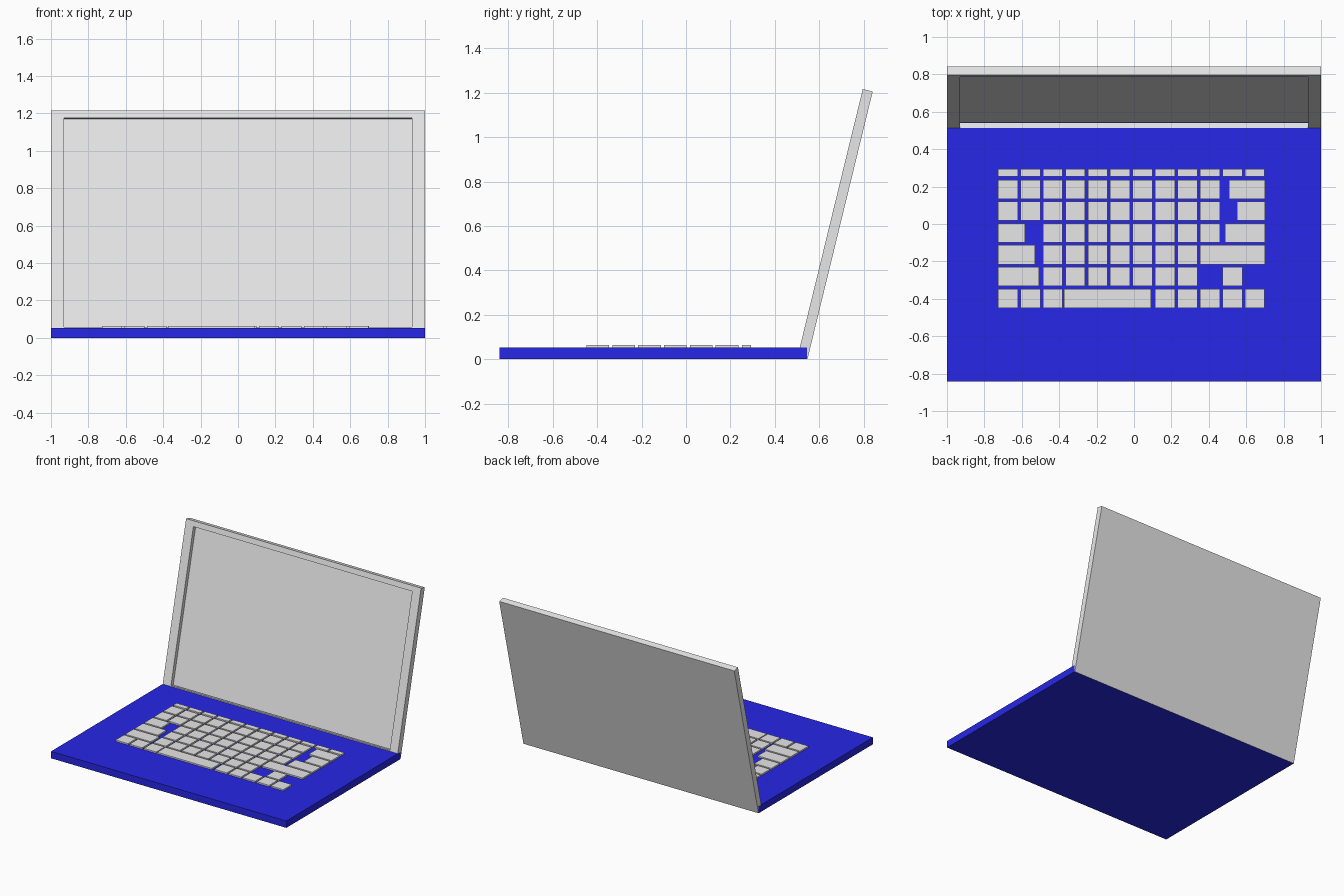
import bpy, bmesh, math
from mathutils import Vector

if "Cube" in bpy.data.objects:
    bpy.data.objects.remove(bpy.data.objects["Cube"], do_unlink=True)


def material(name, rgb):
    m = bpy.data.materials.new(name)
    m.use_nodes = True
    m.diffuse_color = (*rgb, 1)
    m.node_tree.nodes["Principled BSDF"].inputs["Base Color"].default_value = (*rgb, 1)
    return m


blue = material("royal_blue", (0.02, 0.02, 0.8))
grey = material("light_grey", (0.8, 0.8, 0.8))


def add_box(bm, low, high):
    """Add an axis-aligned box spanning two corners."""
    verts = bmesh.ops.create_cube(bm, size=1)["verts"]
    low, high = Vector(low), Vector(high)
    for v in verts:
        v.co = (low + high) / 2 + v.co * (high - low)


def finish(bm, name, mat):
    mesh = bpy.data.meshes.new(name)
    bm.to_mesh(mesh)
    bm.free()
    mesh.materials.append(mat)
    obj = bpy.data.objects.new(name, mesh)
    bpy.context.scene.collection.objects.link(obj)
    return obj


# Base slab
DECK = 0.053
bm = bmesh.new()
add_box(bm, (-1, -0.841, 0), (1, 0.545, DECK))
finish(bm, "base", blue)

# Lid: a slab with a recessed screen, leaning back from the rear edge
LENGTH, THICK, RECESS = 1.241, 0.046, 0.029
bm = bmesh.new()
add_box(bm, (-0.999, -THICK, 0), (0.999, 0, LENGTH))
bm.normal_update()
screen = next(f for f in bm.faces if f.normal.y < -0.9)
bmesh.ops.inset_individual(bm, faces=[screen], thickness=0.04)
for v in screen.verts:
    v.co.x = math.copysign(0.93, v.co.x)
    v.co.z = 1.2 if v.co.z > LENGTH / 2 else 0.05
sunk = bmesh.ops.extrude_face_region(bm, geom=[screen])["geom"]
bmesh.ops.translate(bm, vec=(0, RECESS, 0),
                    verts=[g for g in sunk if isinstance(g, bmesh.types.BMVert)])
if screen.is_valid:
    bmesh.ops.delete(bm, geom=[screen], context="FACES_ONLY")
bmesh.ops.recalc_face_normals(bm, faces=bm.faces)
lid = finish(bm, "screen_lid", grey)
lid.location = (0, 0.547, 0)
lid.rotation_euler.x = -math.radians(13.7)

# Keyboard: each row has single-width columns plus wide keys (left, right)
LEFT, RIGHT, PITCH, KEY = -0.727, 0.7, 0.12, 0.106
rows = [
    (range(12), []),
    (range(10), [(0.508, RIGHT)]),
    (range(10), [(0.55, RIGHT)]),
    (range(2, 10), [(LEFT, -0.583), (0.487, RIGHT)]),
    (range(2, 9), [(LEFT, -0.53), (0.353, RIGHT)]),
    ([*range(2, 9), 10], [(LEFT, -0.508)]),
    ([0, 1, 2, *range(7, 12)], [(-0.373, 0.092)]),
]
bm = bmesh.new()
for i, (columns, wide) in enumerate(rows):
    back = 0.293 if i == 0 else 0.236 - 0.1165 * (i - 1)
    depth = 0.04 if i == 0 else 0.102
    singles = [(LEFT + PITCH * c, LEFT + PITCH * c + KEY) for c in columns]
    for x0, x1 in singles + wide:
        add_box(bm, (x0, back - depth, DECK - 0.003), (x1, back, DECK + 0.011))
finish(bm, "keyboard_keys", grey)
